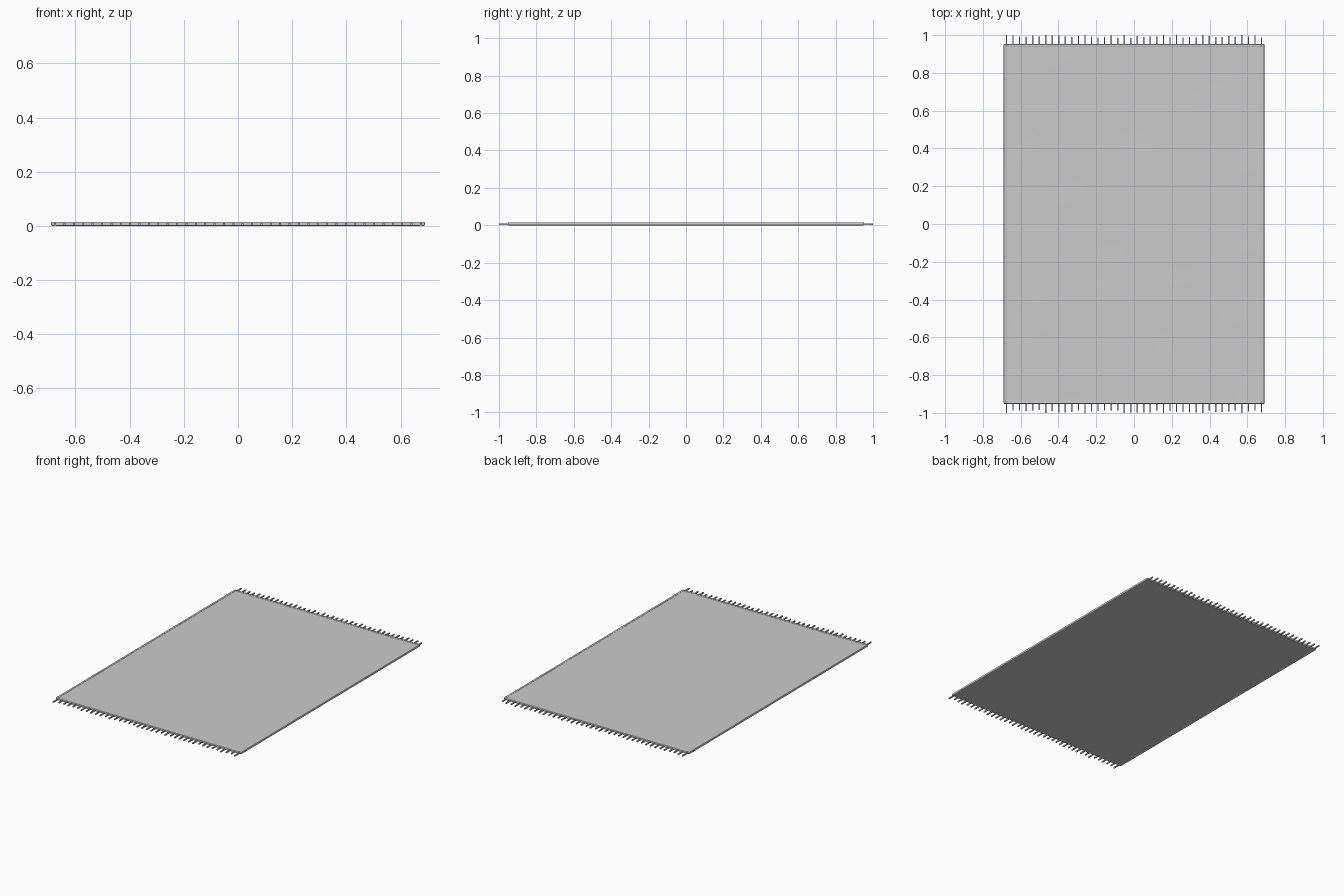
import bpy, bmesh, random
from mathutils import Vector, noise

if "Cube" in bpy.data.objects:
    bpy.data.objects.remove(bpy.data.objects["Cube"])

random.seed(4)
HX, HY = 0.69, 0.952      # outer half size of the bound rug
B = 0.015                 # binding width
TOP = 0.015


def finish(bm, name):
    bmesh.ops.recalc_face_normals(bm, faces=bm.faces)
    me = bpy.data.meshes.new(name)
    bm.to_mesh(me)
    bm.free()
    ob = bpy.data.objects.new(name, me)
    bpy.context.collection.objects.link(ob)
    return ob


def add_box(bm, lo, hi):
    vs = bmesh.ops.create_cube(bm, size=1)["verts"]
    lo, hi = Vector(lo), Vector(hi)
    for v in vs:
        v.co = Vector((lo[i] + (v.co[i] + 0.5) * (hi[i] - lo[i]) for i in range(3)))
    return vs


# Woven field: slab with a faintly uneven pile on top
bm = bmesh.new()
x, y = HX - B + 0.002, HY - B + 0.002
nx, ny = 28, 40
bmesh.ops.create_grid(bm, x_segments=nx, y_segments=ny, size=1)
for v in bm.verts:
    v.co = Vector((v.co.x * x, v.co.y * y, 0.0))
top = bmesh.ops.extrude_face_region(bm, geom=bm.faces[:])["geom"]
for v in [g for g in top if isinstance(g, bmesh.types.BMVert)]:
    v.co.z = 0.0128 + 0.0006 * noise.noise(v.co * 4)
for v in bm.verts:
    if v.co.z < 0.005:
        v.co.z = 0.0015
field = finish(bm, "rug_field")
bpy.context.view_layer.objects.active = field
field.select_set(True)
bpy.ops.object.shade_smooth_by_angle()

# Edge binding: four rounded strips
bm = bmesh.new()
for s in (-1, 1):
    xs = sorted((s * HX, s * (HX - B)))
    ys = sorted((s * HY, s * (HY - B)))
    add_box(bm, (xs[0], -HY, 0), (xs[1], HY, TOP))
    add_box(bm, (-HX + B, ys[0], 0), (HX - B, ys[1], TOP))
binding = finish(bm, "edge_binding")
bev = binding.modifiers.new("round", "BEVEL")
bev.width, bev.segments = 0.004, 2

# Fringe: short flat strands with slightly varied lengths on both ends
bm = bmesh.new()
COUNT = 40
for s in (-1, 1):
    for i in range(COUNT):
        cx = -0.675 + 1.35 * i / (COUNT - 1)
        tip = 1.0 if i % 6 == 0 else random.uniform(0.985, 1.0)
        w = 0.0035
        ys = sorted((s * (HY - 0.008), s * tip))
        add_box(bm, (cx - w, ys[0], 0.002), (cx + w, ys[1], 0.010))
finish(bm, "fringe")
